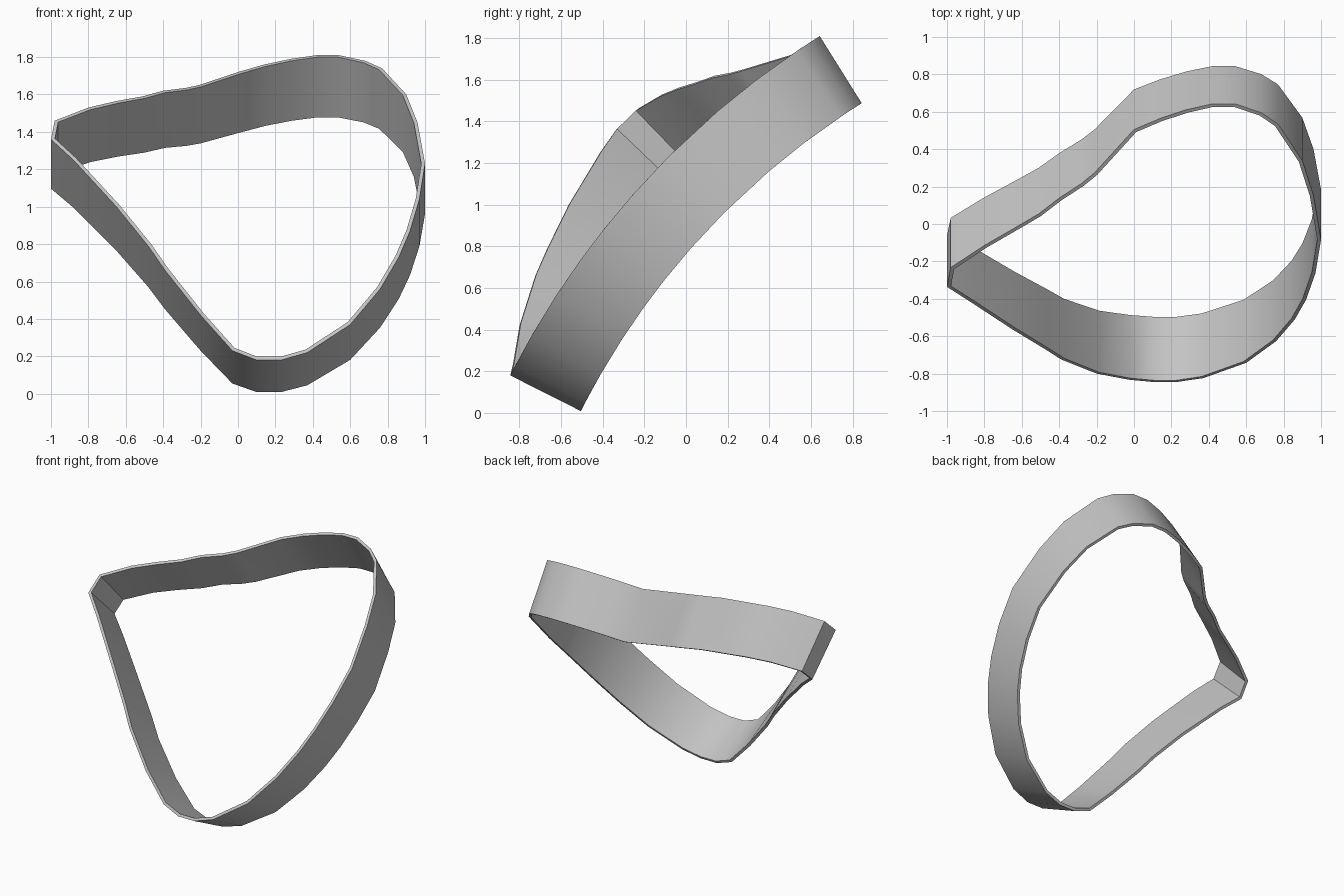
import bpy
import math

default_cube = bpy.data.objects.get("Cube")
if default_cube:
    bpy.data.objects.remove(default_cube, do_unlink=True)

# The band follows a large arc in the side plane, about this axis
AXIS_Y, AXIS_Z = 2.82, -1.67
ARC_RADIUS = 4.105
BAND_WIDTH = 0.38
BAND_THICKNESS = 0.02

# Front rim outline (x, z), from the pointed corner along the bottom and back over the top
OUTLINE = [
    (-1, 1.36), (-.88, 1.25), (-.65, 1), (-.48, .79), (-.39, .66), (-.2, .42),
    (-.03, .23), (.1, .18), (.23, .18), (.37, .22), (.6, .37), (.76, .56),
    (.86, .73), (.92, .87), (.97, 1.04), (1, 1.23), (.96, 1.45), (.9, 1.6),
    (.77, 1.74), (.68, 1.78), (.54, 1.81), (.42, 1.81), (.28, 1.79),
    (.14, 1.76), (0, 1.72), (-.21, 1.65), (-.28, 1.635), (-.4, 1.62),
    (-.51, 1.59), (-.65, 1.565), (-.8, 1.53), (-.98, 1.46),
]


def make_material(name, colour):
    material = bpy.data.materials.new(name)
    material.use_nodes = True
    material.diffuse_color = colour
    shader = next(n for n in material.node_tree.nodes if n.type == "BSDF_PRINCIPLED")
    shader.inputs["Base Color"].default_value = colour
    return material


def rim_points(x, z):
    """Front and back rim points of the band at one outline station."""
    reach = max(0, -x)
    radius = ARC_RADIUS + 0.4 * reach - 0.13 * reach * reach
    rise = z - AXIS_Z
    run = -math.sqrt(radius * radius - rise * rise)
    inner = (radius - BAND_WIDTH) / radius
    front = (x, AXIS_Y + run, z)
    back = (x, AXIS_Y + run * inner, AXIS_Z + rise * inner)
    return front, back


# Closed strip, two rim points per station
verts = [point for x, z in OUTLINE for point in rim_points(x, z)]
total = len(verts)
faces = [(i, i + 1, (i + 3) % total, (i + 2) % total) for i in range(0, total, 2)]
mesh = bpy.data.meshes.new("curved_band")
mesh.from_pydata(verts, [], faces)
mesh.materials.append(make_material("plain grey", (0.55, 0.55, 0.55, 1)))
band = bpy.data.objects.new("curved_band", mesh)
bpy.context.collection.objects.link(band)

# Give the strip its thickness, inwards
shell = band.modifiers.new("thickness", "SOLIDIFY")
shell.thickness = BAND_THICKNESS
shell.offset = -1
shell.use_even_offset = True

bpy.ops.object.select_all(action="DESELECT")
band.select_set(True)
bpy.context.view_layer.objects.active = band
bpy.ops.object.modifier_apply(modifier=shell.name)
bpy.ops.object.shade_smooth_by_angle(angle=math.radians(40))
